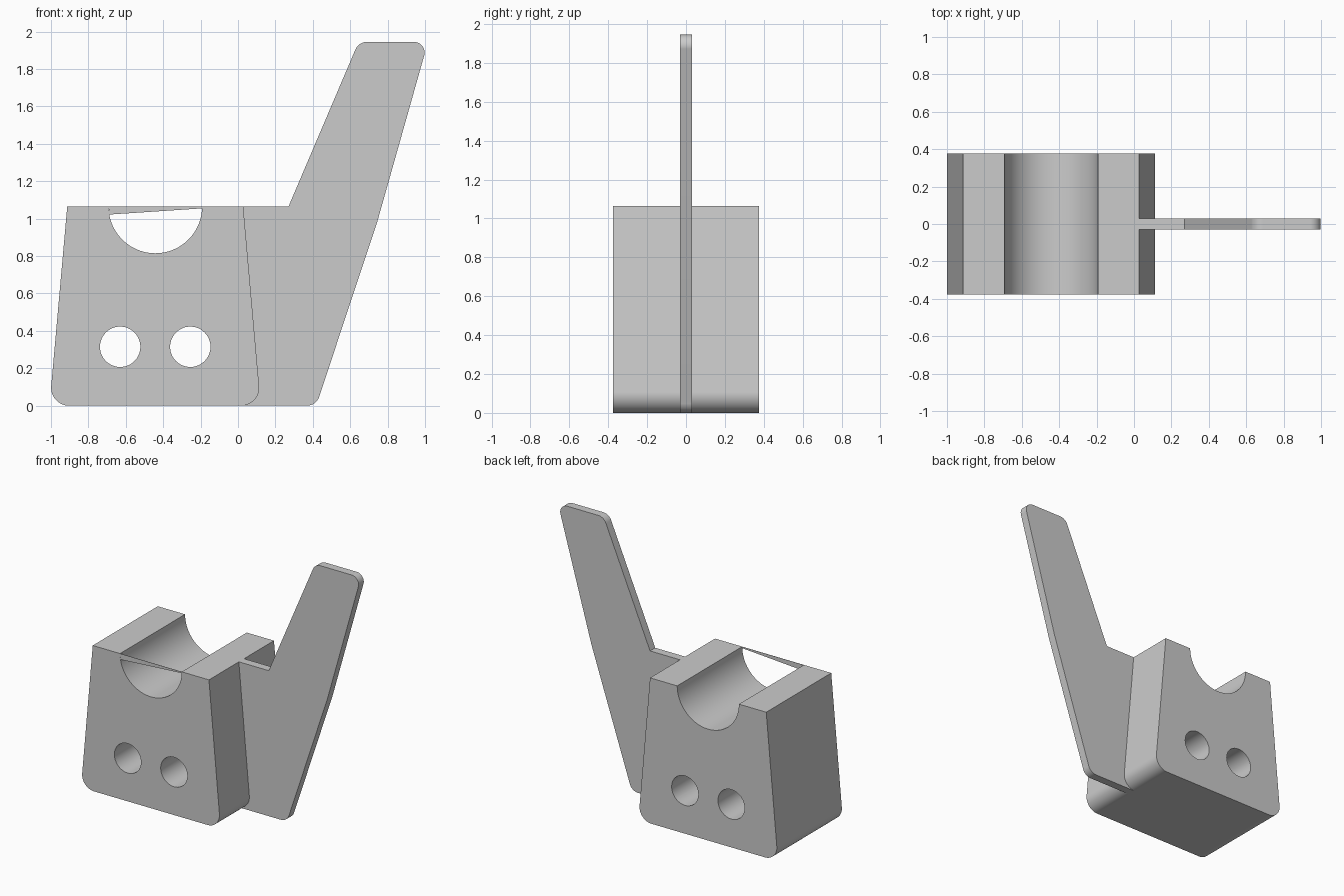
import bpy
import bmesh
import math
from mathutils import Vector

cube = bpy.data.objects.get("Cube")
if cube:
    bpy.data.objects.remove(cube, do_unlink=True)

TOP = 1.065
HALF = 0.376      # half depth of the block
FRONT = -HALF

grey = bpy.data.materials.new("plain grey")
grey.use_nodes = True
colour = (0.6, 0.6, 0.6, 1)
grey.diffuse_color = colour
grey.node_tree.nodes["Principled BSDF"].inputs["Base Color"].default_value = colour


def rounded(corners, steps=16):
    """Outline from (x, z, tangent length) corners, each rounded by an arc."""
    out = []
    for i, (x, z, t) in enumerate(corners):
        c = Vector((x, z))
        if not t:
            out.append(c)
            continue
        u = (Vector(corners[i - 1][:2]) - c).normalized()
        v = (Vector(corners[(i + 1) % len(corners)][:2]) - c).normalized()
        half = u.angle(v) / 2
        radius = t * math.tan(half)
        centre = c + (u + v).normalized() * t / math.cos(half)
        a, b = c + u * t - centre, c + v * t - centre
        out += [centre + a.lerp(b, k / steps).normalized() * radius
                for k in range(steps + 1)]
    return out


def arc(x, z, r, start, end, steps):
    return [Vector((x + r * math.cos(a), z + r * math.sin(a)))
            for a in (math.radians(start + (end - start) * k / steps)
                      for k in range(steps + 1))]


def extrude(name, outline, y0, y1):
    """Solid with an x-z outline running from y0 to y1."""
    bm = bmesh.new()
    face = bm.faces.new([bm.verts.new((p.x, y0, p.y)) for p in outline])
    ext = bmesh.ops.extrude_face_region(bm, geom=[face])
    verts = [g for g in ext["geom"] if isinstance(g, bmesh.types.BMVert)]
    bmesh.ops.translate(bm, verts=verts, vec=(0, y1 - y0, 0))
    bmesh.ops.recalc_face_normals(bm, faces=bm.faces)
    mesh = bpy.data.meshes.new(name)
    bm.to_mesh(mesh)
    bm.free()
    mesh.materials.append(grey)
    obj = bpy.data.objects.new(name, mesh)
    bpy.context.collection.objects.link(obj)
    return obj


def activate(obj):
    bpy.ops.object.select_all(action="DESELECT")
    obj.select_set(True)
    bpy.context.view_layer.objects.active = obj


def smooth(obj):
    activate(obj)
    bpy.ops.object.shade_smooth_by_angle(angle=math.radians(30))
    mod = obj.modifiers.new("even shading", "WEIGHTED_NORMAL")
    mod.keep_sharp = True


# Tapered block with rounded feet and a half-round groove along the top
groove = arc(-0.442, TOP, 0.25, 360, 180, 48)
body = rounded([(-0.913, TOP, 0), (-1.008, 0, 0.105),
                (0.122, 0, 0.105), (0.028, TOP, 0)])
block = extrude("block", body + groove, -HALF, HALF)

# Two holes through the block
for x in (-0.63, -0.255):
    cutter = extrude("hole_cutter", arc(x, 0.315, 0.108, 0, 360, 48)[:-1], -0.6, 0.6)
    cutter.hide_render = True
    mod = block.modifiers.new("hole", "BOOLEAN")
    mod.operation = "DIFFERENCE"
    mod.solver = "EXACT"
    mod.object = cutter
    activate(block)
    bpy.ops.object.modifier_apply(modifier=mod.name)
    bpy.data.objects.remove(cutter, do_unlink=True)
smooth(block)

# Thin slanted strip across the front end of the groove
strip = [Vector(p) for p in ((-0.692, TOP), (-0.689, 1.022),
                             (-0.192, 1.055), (-0.192, TOP))]
extrude("groove_front_strip", strip, FRONT, FRONT + 0.002)

# Flat handle plate rising from the side of the block
handle = extrude("handle", rounded([
    (0.028, TOP, 0), (0.02, 0, 0), (0.418, 0, 0.05), (0.745, 0.985, 0),
    (1.016, 1.945, 0.075), (0.645, 1.945, 0.045), (0.27, TOP, 0)]), -0.03, 0.03)
smooth(handle)
